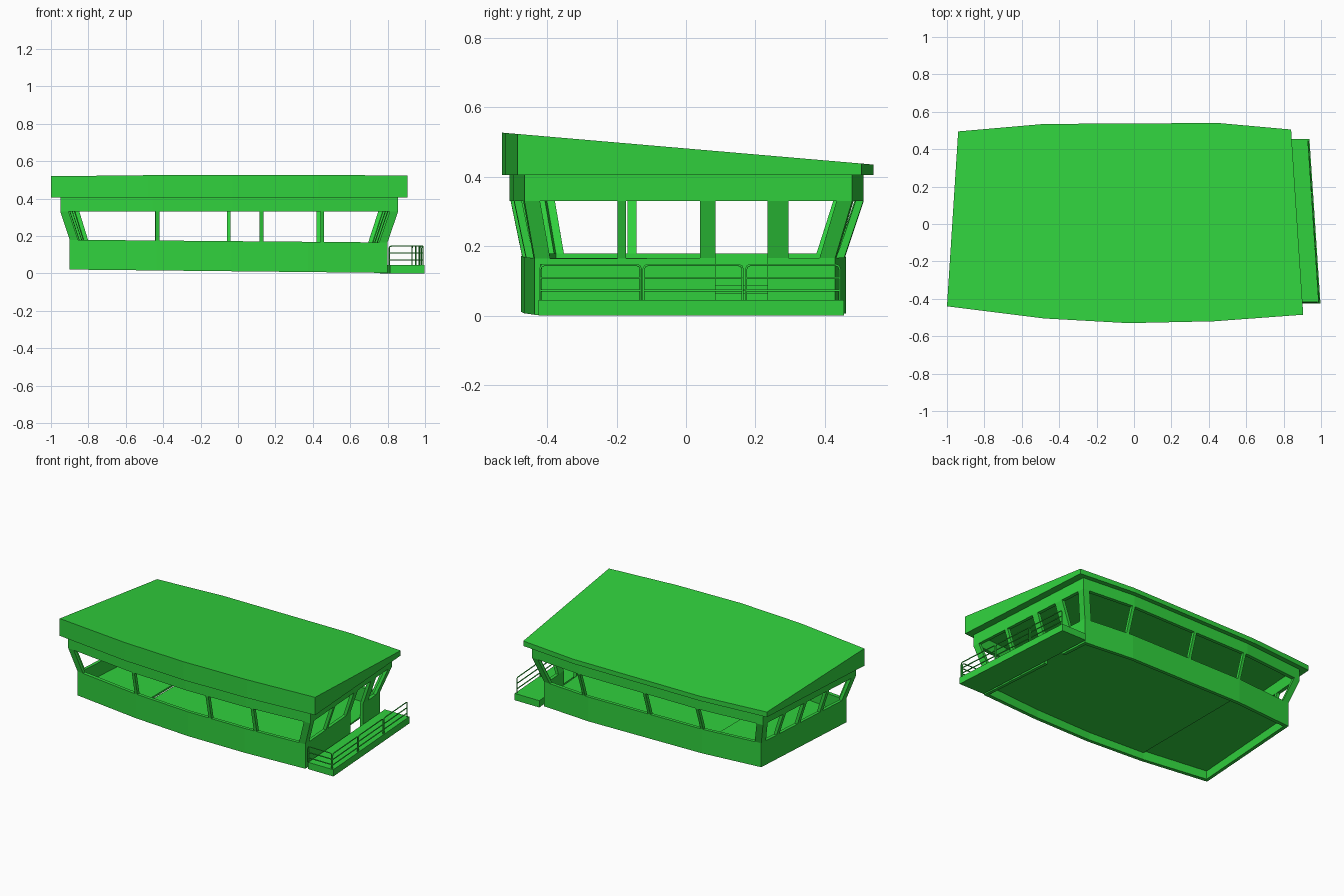
import bpy, bmesh
from mathutils import Vector

cube = bpy.data.objects.get("Cube")
if cube:
    bpy.data.objects.remove(cube)

GREEN = (0.03, 0.64, 0.047, 1)
mat = bpy.data.materials.new("bright_green")
mat.use_nodes = True
mat.diffuse_color = GREEN
mat.node_tree.nodes["Principled BSDF"].inputs["Base Color"].default_value = GREEN

# Roof outline, from the front -x corner round to the back -x corner
ROOF = [Vector(p) for p in [(-1, -.44), (-.48, -.505), (-.03, -.53), (.43, -.52), (.905, -.485),
                            (.84, .505), (.45, .54), (-.48, .535), (-.94, .495)]]
HEAD = [Vector((p.x * .948 - .002, p.y * .953 - .003)) for p in ROOF]
BASE = [Vector((p.x * .892 - .008, p.y * .874 - .012)) for p in ROOF]
WALL = .022
HEAD_Z, ROOF_Z = .33, .405


def low(p):
    return .011 - .0105 * p.x


def sill(p):
    return .172 - .0085 * p.x


def inset(points, t=WALL):
    """Moves outline points inwards; only the four corners move along x."""
    return [Vector((p.x - (t if p.x > 0 else -t) * (abs(p.x) > .6),
                    p.y - (t if p.y > 0 else -t))) for p in points]


def lift(points, z):
    return [(p.x, p.y, z(p) if callable(z) else z) for p in points]


def finish(name, bm):
    bmesh.ops.recalc_face_normals(bm, faces=bm.faces)
    mesh = bpy.data.meshes.new(name)
    bm.to_mesh(mesh)
    bm.free()
    mesh.materials.append(mat)
    ob = bpy.data.objects.new(name, mesh)
    bpy.context.scene.collection.objects.link(ob)
    return ob


def prism(name, points, z0, z1):
    bm = bmesh.new()
    a = [bm.verts.new(p) for p in lift(points, z0)]
    b = [bm.verts.new(p) for p in lift(points, z1)]
    bm.faces.new(a[::-1])
    bm.faces.new(b)
    for i in range(len(a)):
        j = (i + 1) % len(a)
        bm.faces.new((a[i], a[j], b[j], b[i]))
    return finish(name, bm)


def strip(name, out0, out1, in0, in1, closed=False):
    """Solid wall strip between outer and inner paths, bottom (0) to top (1)."""
    bm = bmesh.new()
    rings = [[bm.verts.new(p) for p in ps] for ps in zip(out0, out1, in1, in0)]
    n = len(rings)
    for i in range(n if closed else n - 1):
        a, b = rings[i], rings[(i + 1) % n]
        for k in range(4):
            m = (k + 1) % 4
            bm.faces.new((a[k], b[k], b[m], a[m]))
    if not closed:
        bm.faces.new(rings[0])
        bm.faces.new(rings[-1])
    return finish(name, bm)


# Sides: outline edges, axis measured along, inward direction
SIDES = {
    "front": ([0, 1, 2, 3], 0, Vector((0, 1))),
    "left": ([4], 1, Vector((-1, 0))),
    "back": ([5, 6, 7], 0, Vector((0, -1))),
    "right": ([8], 1, Vector((1, 0))),
}


def hit(outline, side, v):
    """Point of an outline's side at the given coordinate."""
    edges, axis, _ = SIDES[side]
    for i in edges:
        a, b = outline[i], outline[(i + 1) % len(outline)]
        if min(a[axis], b[axis]) <= v <= max(a[axis], b[axis]):
            return a.lerp(b, (v - a[axis]) / (b[axis] - a[axis]))


# Roof and the band above the windows
prism("roof", ROOF, ROOF_Z, lambda p: .4815 - .086 * p.y)
hin = inset(HEAD)
strip("window_header", lift(HEAD, HEAD_Z), lift(HEAD, ROOF_Z),
      lift(hin, HEAD_Z), lift(hin, ROOF_Z), closed=True)

# Lower wall, left open at the side door
DOOR = (.085, .235)
jambs = [hit(BASE, "left", y) for y in DOOR]
path = [jambs[1]] + BASE[5:] + BASE[:5] + [jambs[0]]
shift = Vector((-WALL, 0))
inner = inset(BASE)
ipath = [jambs[1] + shift] + inner[5:] + inner[:5] + [jambs[0] + shift]
strip("lower_wall", lift(path, low), lift(path, sill), lift(ipath, low), lift(ipath, sill))

# Floor in two levels
prism("main_floor", inner[1:8], .062, .072)
prism("raised_floor", inner[7:] + inner[:2], .075, .087)


# Window posts leaning outwards
def post(side, v, width, depth=.022):
    inward = SIDES[side][2] * depth
    b = [hit(BASE, side, v + s * width / 2) for s in (-1, 1)]
    t = [hit(HEAD, side, v + s * width / 2) for s in (-1, 1)]
    strip(side + "_window_post", lift(b, sill), lift(t, HEAD_Z),
          lift([p + inward for p in b], sill), lift([p + inward for p in t], HEAD_Z))


for x in (-.43, .125, .45):
    post("front", x, .02)
for x in (-.435, -.05, .43):
    post("back", x, .02)
for y in (-.155, .06, .26):
    post("right", y, .026)
post("left", -.185, .024)
post("left", DOOR[0] - .0225, .045)
post("left", DOOR[1] + .03, .06)


# Corner posts wrap both walls
def corner(i, reach=.045):
    def bend(outline):
        c = outline[i]
        return [c + (outline[(i + s) % 9] - c).normalized() * reach * abs(s) for s in (-1, 0, 1)]
    b, t = bend(BASE), bend(HEAD)
    centre = Vector((-.05, 0))

    def shrink(ps):
        d = Vector((WALL if ps[1].x < 0 else -WALL, WALL if ps[1].y < 0 else -WALL))
        res = [ps[1] + d]
        for q in (ps[0], ps[2]):
            e = q - ps[1]
            res.append(q + (Vector((0, d.y)) if abs(e.x) > abs(e.y) else Vector((d.x, 0))))
        return [res[1], res[0], res[2]]
    strip("corner_post", lift(b, sill), lift(t, HEAD_Z), lift(shrink(b), sill), lift(shrink(t), HEAD_Z))


for i in (0, 4, 5, 8):
    corner(i)

# Side deck
DECK_Z = .045
deck = [Vector(p) for p in [(.812, -.425), (.997, -.425), (.938, .455), (.758, .455)]]
prism("side_deck", deck, 0, DECK_Z)


# Railing sections: rounded hoop with two middle bars
def rail(name, a, b, top=.146, r=.012):
    d = (b - a).normalized() * r
    hoop = [(a, DECK_Z), (a, top - r), (a + d * .3, top - r * .3), (a + d, top),
            (b - d, top), (b - d * .3, top - r * .3), (b, top - r), (b, DECK_Z)]
    curve = bpy.data.curves.new(name, "CURVE")
    curve.dimensions = "3D"
    curve.bevel_depth = .0035
    curve.bevel_resolution = 1
    curve.use_fill_caps = True
    for pts in (hoop, [(a, .108), (b, .108)], [(a, .072), (b, .072)]):
        s = curve.splines.new("POLY")
        s.points.add(len(pts) - 1)
        for q, (p, z) in zip(s.points, pts):
            q.co = (p.x, p.y, z, 1)
    curve.materials.append(mat)
    bpy.context.scene.collection.objects.link(bpy.data.objects.new(name, curve))


def edge(y):
    return deck[1].lerp(deck[2], (y + .425) / .88) - Vector((.008, 0))


for y0, y1 in ((-.42, -.13), (-.122, .163), (.173, .443)):
    rail("deck_side_railing", edge(y0), edge(y1))
rail("deck_front_railing", Vector((.808, -.418)), Vector((.98, -.418)))
